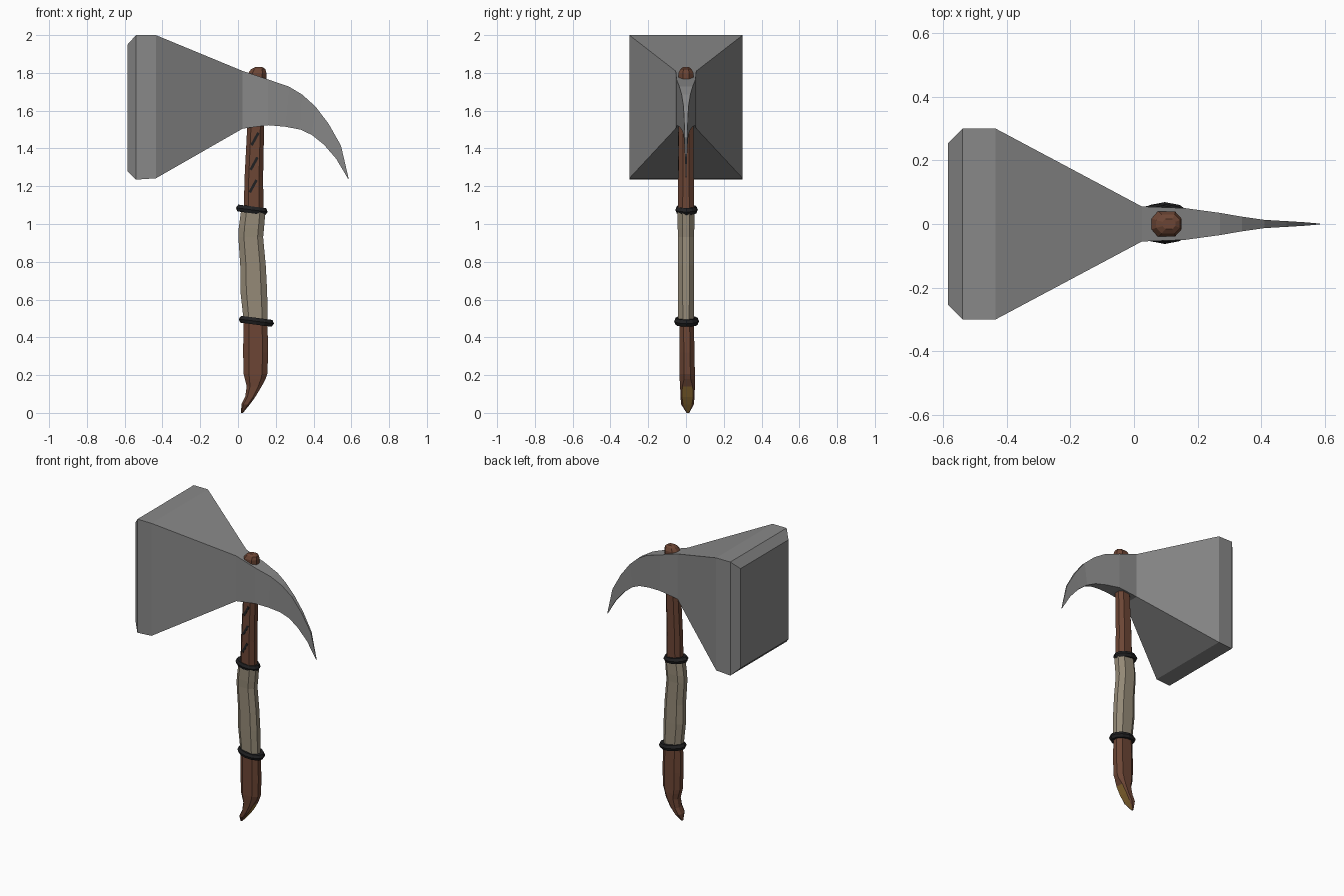
import bpy, bmesh, math
from mathutils import Vector


def material(name, rgb):
    m = bpy.data.materials.new(name)
    m.diffuse_color = (*rgb, 1)
    return m


STEEL = material("steel", (0.25, 0.25, 0.25))
WOOD = material("wood", (0.15, 0.06, 0.035))
CUT_WOOD = material("cut_wood", (0.28, 0.155, 0.035))
WRAP = material("wrap", (0.30, 0.255, 0.185))
CORD = material("cord", (0.015, 0.015, 0.016))


def loft(name, rings, mats):
    """Skin a closed tube through rings of equal point count."""
    bm = bmesh.new()
    loops = [[bm.verts.new(p) for p in r] for r in rings]
    n = len(loops[0])
    for a, b in zip(loops, loops[1:]):
        for i in range(n):
            j = (i + 1) % n
            bm.faces.new((a[i], a[j], b[j], b[i]))
    bm.faces.new(loops[0])
    bm.faces.new(loops[-1])
    bmesh.ops.recalc_face_normals(bm, faces=bm.faces)
    me = bpy.data.meshes.new(name)
    bm.to_mesh(me)
    bm.free()
    for m in mats:
        me.materials.append(m)
    ob = bpy.data.objects.new(name, me)
    bpy.context.collection.objects.link(ob)
    return ob


def octagon(z, x0, x1, hy, yc=0.0, tilt=0.0, flat=0.414):
    """Octagon spanning x0..x1 at height z; flat widens its right-hand side."""
    cx, hx = (x0 + x1) / 2, (x1 - x0) / 2
    shape = [(1, flat), (0.55, 1), (-0.55, 1), (-1, 0.414),
             (-1, -0.414), (-0.55, -1), (0.55, -1), (1, -flat)]
    return [Vector((cx + hx * u, yc + hy * v, z + hx * u * tilt)) for u, v in shape]


def slab(xt, zt, xb, zb, hw):
    """Four-cornered head section: top edge, bottom edge, half width."""
    return [(xt, -hw, zt), (xt, hw, zt), (xb, hw, zb), (xb, -hw, zb)]


# Head: bevelled striking block tapering to the socket, then the curved spike
loft("hammer_head", [slab(*s) for s in (
    (-0.585, 1.95, -0.585, 1.28, 0.255),
    (-0.54, 2.0, -0.54, 1.235, 0.30),
    (-0.435, 2.0, -0.435, 1.242, 0.30),
    (0.025, 1.81, 0.025, 1.505, 0.055),
    (0.16, 1.765, 0.16, 1.523, 0.05),
    (0.27, 1.727, 0.25, 1.515, 0.035),
    (0.34, 1.685, 0.33, 1.50, 0.023),
    (0.41, 1.622, 0.39, 1.472, 0.013),
    (0.48, 1.53, 0.455, 1.42, 0.009),
    (0.545, 1.415, 0.52, 1.345, 0.005),
    (0.586, 1.24, 0.584, 1.237, 0.001))], [STEEL])

# Upper handle with the rounded knob above the head
loft("upper_handle", [octagon(*s) for s in (
    (1.06, 0.03, 0.135, 0.042),
    (1.25, 0.035, 0.133, 0.041),
    (1.50, 0.048, 0.138, 0.04),
    (1.77, 0.05, 0.15, 0.04),
    (1.80, 0.055, 0.15, 0.04),
    (1.82, 0.07, 0.145, 0.03),
    (1.83, 0.09, 0.13, 0.016))], [WOOD])

# Lower handle with hooked pommel and a bare slanted cut
lower = loft("lower_handle", [octagon(*s) for s in (
    (0.50, 0.03, 0.155, 0.038, 0.003),
    (0.32, 0.027, 0.16, 0.04, 0.005),
    (0.205, 0.03, 0.155, 0.041, 0.006),
    (0.18, 0.036, 0.146, 0.041, 0.007),
    (0.14, 0.046, 0.125, 0.039, 0.008, 0, 0.7),
    (0.085, 0.038, 0.092, 0.037, 0.008, 0, 0.8),
    (0.045, 0.018, 0.063, 0.034, 0.008, 0, 0.7),
    (0.0, 0.016, 0.026, 0.007, 0.01))], [WOOD, CUT_WOOD])
for p in lower.data.polygons:
    if p.normal.x > 0.5 and abs(p.normal.y) < 0.3 and p.center.z < 0.15:
        p.material_index = 1

# Wrapped grip
loft("grip_wrap", [octagon(*s) for s in (
    (0.48, 0.03, 0.158, 0.041, 0, -0.1),
    (0.65, 0.012, 0.154, 0.042),
    (0.78, 0.012, 0.147, 0.042),
    (0.93, 0.002, 0.133, 0.042),
    (0.98, 0.004, 0.138, 0.044),
    (1.075, 0.018, 0.145, 0.044, 0, -0.15))], [WRAP])

# Cord bands at both ends of the grip
for name, x, z, half in (("upper_band", 0.073, 1.075, 0.085),
                         ("lower_band", 0.097, 0.485, 0.094)):
    bpy.ops.mesh.primitive_torus_add(
        major_segments=12, minor_segments=6, major_radius=half - 0.021,
        minor_radius=0.021, location=(x, 0.003, z), rotation=(0, 0.13, 0))
    band = bpy.context.object
    band.name = name
    band.scale.y = 0.7
    band.data.materials.append(CORD)

# Plain carved notches on the front of the upper handle
for i, z in enumerate((1.20, 1.32, 1.45)):
    bpy.ops.mesh.primitive_cube_add(
        size=1, location=(0.08 + 0.005 * i, -0.0405, z), rotation=(0, 0.5, 0))
    notch = bpy.context.object
    notch.name = f"carved_notch_{i + 1}"
    notch.scale = (0.014, 0.006, 0.075)
    notch.data.materials.append(CORD)
